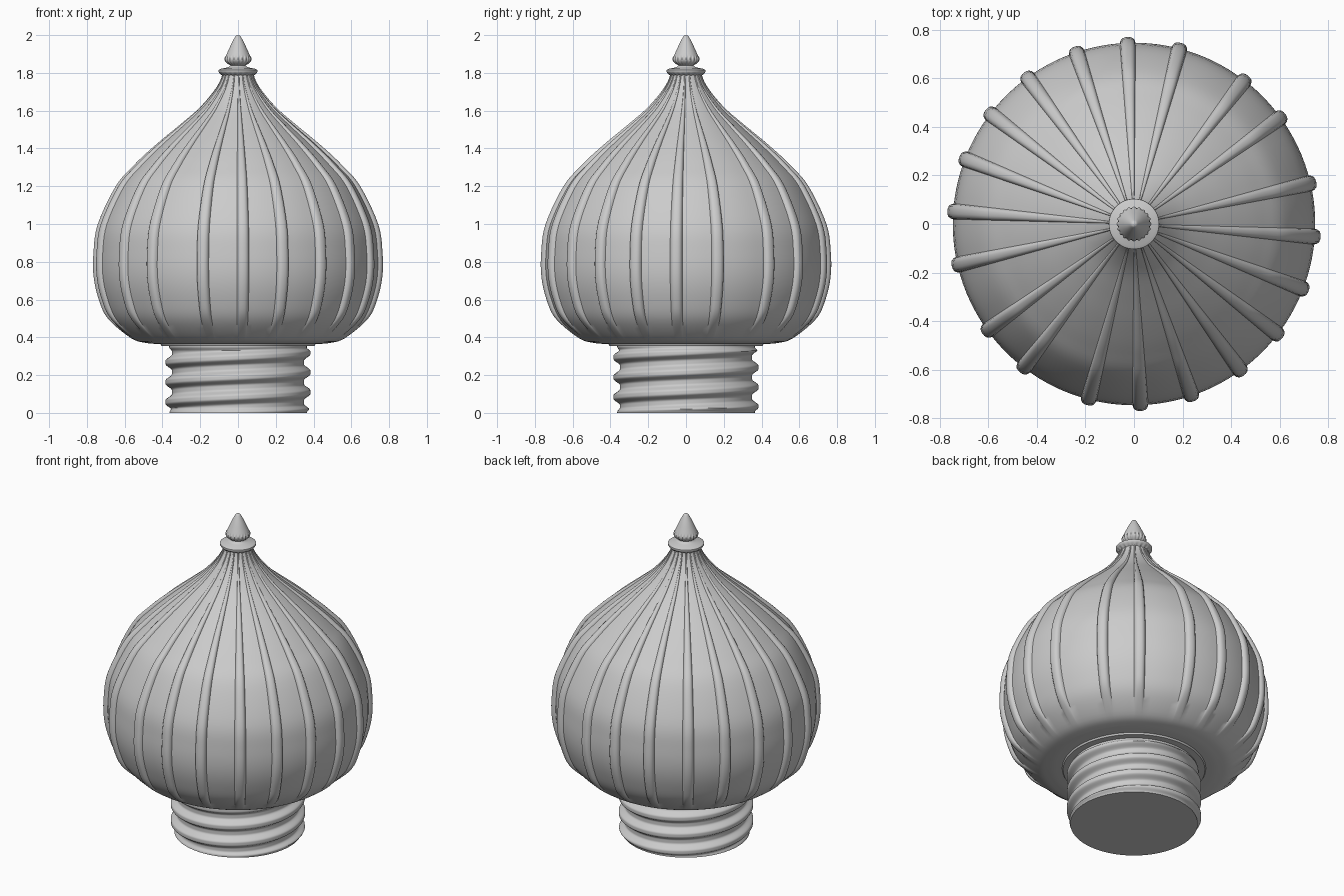
import bpy, bmesh, math
from math import radians, cos, sin, pi

if "Cube" in bpy.data.objects:
    bpy.data.objects.remove(bpy.data.objects["Cube"])


def smoothstep(a, b, x):
    t = max(0.0, min(1.0, (x - a) / (b - a)))
    return t * t * (3 - 2 * t)


def spline(pts, n):
    """Catmull-Rom curve through (radius, height) points."""
    p = [pts[0]] + pts + [pts[-1]]
    out = []
    for i in range(1, len(p) - 2):
        for k in range(n):
            t = k / n
            out.append(tuple(0.5 * (2 * b + (c - a) * t + (2 * a - 5 * b + 4 * c - d) * t ** 2
                                    + (3 * b - a - 3 * c + d) * t ** 3)
                             for a, b, c, d in zip(p[i - 1], p[i], p[i + 1], p[i + 2])))
    return out + [pts[-1]]


def lathe(name, profile, angles, shape, sharp=40):
    """Spin a bottom-to-top profile; shape(r, z, angle index) gives the local radius."""
    bm = bmesh.new()
    rings = []
    for r, z in profile:
        ring = []
        for i, a in enumerate(angles):
            rr = shape(r, z, i)
            ring.append(bm.verts.new((rr * cos(a), rr * sin(a), z)))
        rings.append(ring)
    n = len(angles)
    for lo, hi in zip(rings, rings[1:]):
        for i in range(n):
            j = (i + 1) % n
            bm.faces.new((lo[i], lo[j], hi[j], hi[i]))
    bm.faces.new(rings[0][::-1])
    bm.faces.new(rings[-1])
    me = bpy.data.meshes.new(name)
    bm.to_mesh(me)
    bm.free()
    ob = bpy.data.objects.new(name, me)
    bpy.context.collection.objects.link(ob)
    bpy.ops.object.select_all(action='DESELECT')
    ob.select_set(True)
    bpy.context.view_layer.objects.active = ob
    bpy.ops.object.shade_smooth_by_angle(angle=radians(sharp))
    return ob


# Ribbed onion dome: unevenly spaced ribs, repeated after half a turn
half = [-71.5, -54, -37.5, -21, -4, 13, 36, 52.5, 75.5, 92]
ribs = half + [a + 180 for a in half]
section = [(-2.5, 0), (-2.2, .45), (-1.6, .82), (-.8, .97), (0, 1),
           (.8, .97), (1.6, .82), (2.2, .45), (2.5, 0)]
angles, bump = [], []
for k, a in enumerate(ribs):
    nxt = ribs[k + 1] if k < 19 else ribs[0] + 360
    for off, h in section:
        angles.append(radians(a + off))
        bump.append(h)
    for s in range(1, 5):
        angles.append(radians(a + 2.5 + (nxt - a - 5) * s / 5))
        bump.append(0)


def dome_shape(r, z, i):
    height = min(0.024, 0.05 * r) * smoothstep(0.375, 0.55, z)
    return r + bump[i] * height


dome_curve = [(.42, .365), (.485, .37), (.565, .395), (.665, .49), (.715, .6), (.742, .72),
              (.743, .85), (.72, 1.0), (.625, 1.2), (.53, 1.31), (.415, 1.42), (.3, 1.52),
              (.2, 1.61), (.125, 1.7), (.09, 1.76), (.078, 1.80)]
lathe("ribbed_dome", [(.3, .355), (.405, .355), (.41, .365)] + spline(dome_curve, 5),
      angles, dome_shape)

# Threaded neck: one helical ridge climbing to the right
N = 112
ring = [2 * pi * i / N for i in range(N)]
PITCH = 0.105


def thread_shape(r, z, i):
    phase = ((z - 0.11) / PITCH - i / N) % 1.0
    d = min(phase, 1 - phase)
    ridge = 1 - smoothstep(0.08, 0.4, d)
    fade = smoothstep(0.0, 0.03, z) * (1 - smoothstep(0.325, 0.35, z))
    return r + fade * (0.034 * ridge - 0.014)


lathe("threaded_neck", [(.364, .36 * k / 72) for k in range(73)], ring, thread_shape, 50)

# Finial: fluted collar and fluted pointed bud
M = 120
flute_ring = [2 * pi * i / M for i in range(M)]


def fluted(z0, z1, depth):
    def shape(r, z, i):
        return r * (1 + depth * cos(20 * flute_ring[i])) if z0 < z < z1 else r
    return shape


lathe("finial_collar", [(.07, 1.77), (.078, 1.785), (.088, 1.792), (.099, 1.80), (.104, 1.808),
                        (.103, 1.816), (.09, 1.822), (.06, 1.828), (.045, 1.834),
                        (.036, 1.845), (.034, 1.85)], flute_ring, fluted(1.775, 1.799, .05))
lathe("finial_bud", spline([(.036, 1.838), (.055, 1.85), (.066, 1.862), (.069, 1.874),
                            (.064, 1.89), (.052, 1.917), (.037, 1.95), (.02, 1.983),
                            (.011, 1.996), (.001, 2.0)], 3),
      flute_ring, fluted(1.842, 1.89, .04))
